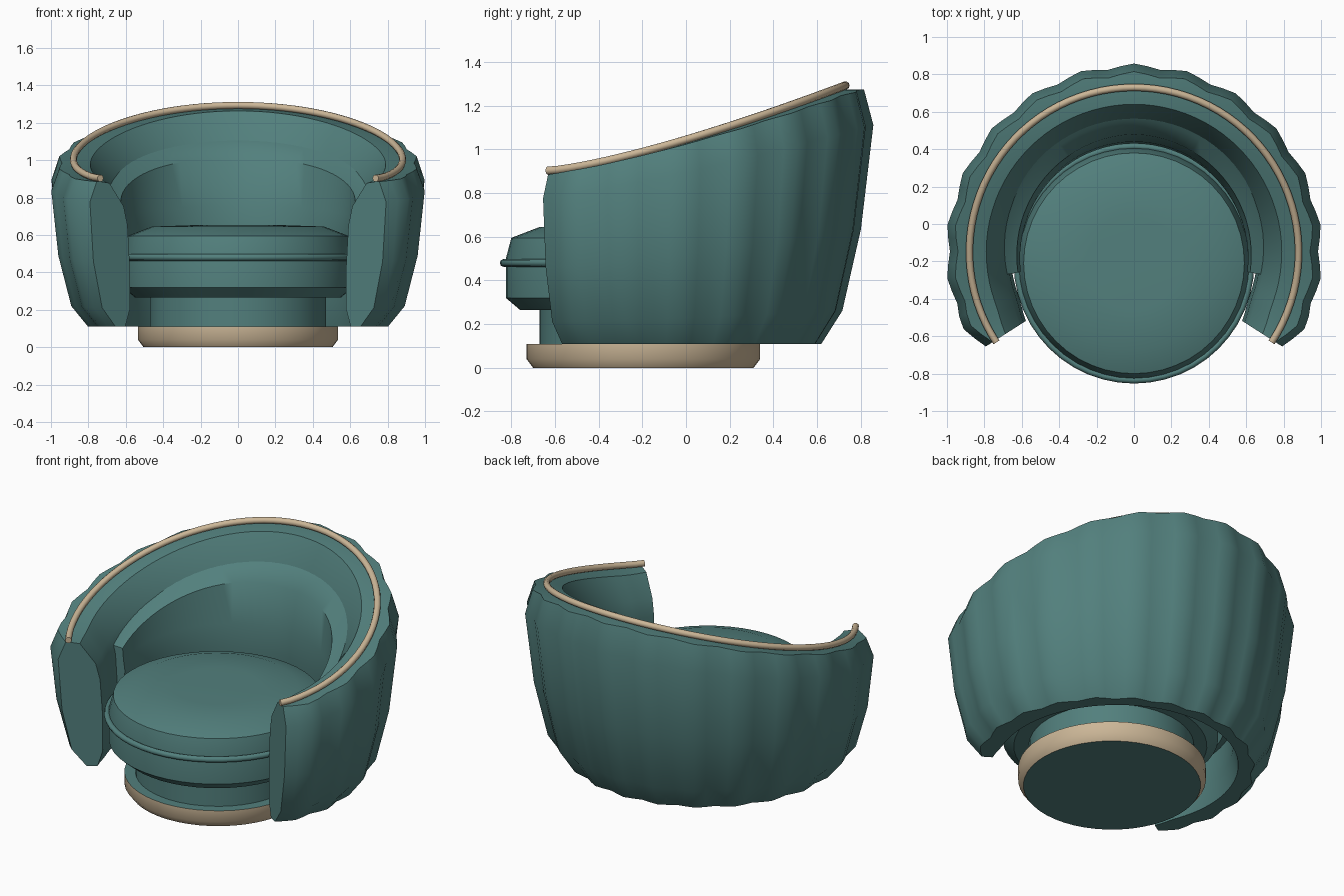
import bpy
import bmesh
from math import sin, cos, pi, radians

if "Cube" in bpy.data.objects:
    bpy.data.objects.remove(bpy.data.objects["Cube"])


def material(name, colour):
    m = bpy.data.materials.new(name)
    m.use_nodes = True
    m.diffuse_color = (*colour, 1)
    m.node_tree.nodes["Principled BSDF"].inputs["Base Color"].default_value = (*colour, 1)
    return m


teal = material("teal_fabric", (0.085, 0.215, 0.205))
tan = material("tan_trim", (0.6, 0.47, 0.31))


def sweep(name, section, centre_y, mats, half_angle=None, steps=48, closed=True, smooth=35):
    """Sweep section(t) -> [(radius, z)] around a vertical axis; t = 0 is the back."""
    full = half_angle is None
    half = pi if full else half_angle
    bm = bmesh.new()
    rings = []
    for i in range(steps if full else steps + 1):
        t = -half + 2 * half * i / steps
        rings.append([bm.verts.new((r * sin(t), centre_y + r * cos(t), z))
                      for r, z in section(t)])
    n = len(rings[0])
    for i in range(steps):
        a, b = rings[i], rings[(i + 1) % len(rings)]
        for j in range(n if closed else n - 1):
            k = (j + 1) % n
            bm.faces.new((a[j], a[k], b[k], b[j]))
    if not full:
        bm.faces.new(rings[0])
        bm.faces.new(rings[-1])
    elif not closed:
        bm.faces.new([ring[0] for ring in rings])
        bm.faces.new([ring[-1] for ring in rings])
    bmesh.ops.recalc_face_normals(bm, faces=bm.faces)
    mesh = bpy.data.meshes.new(name)
    bm.to_mesh(mesh)
    bm.free()
    for m in mats:
        mesh.materials.append(m)
    ob = bpy.data.objects.new(name, mesh)
    bpy.context.collection.objects.link(ob)
    bpy.ops.object.select_all(action="DESELECT")
    ob.select_set(True)
    bpy.context.view_layer.objects.active = ob
    bpy.ops.object.shade_smooth_by_angle(angle=radians(smooth))
    return ob


def circle(r, z, size, count=10):
    return [(r + size * cos(2 * pi * k / count), z + size * sin(2 * pi * k / count))
            for k in range(count)]


# Barrel shell: sloping rim, fluted outside, thinner at the arm ends
SHELL_Y = -0.15
ARC = radians(122.5)
FLUTES = 15
FLOOR = 0.11


def rim_height(t):
    y = 0.88 * cos(t)
    s = max(0, (y + 0.475) / 1.355)
    return 0.885 + 0.39 * s ** 1.3


def shell_section(t):
    top = rim_height(t)
    groove = 0.5 - 0.5 * cos(t * pi * FLUTES / ARC)
    tuck = 0.04 * max(0, cos(t))
    taper = max(0, 1 - (ARC - abs(t)) / radians(10))
    outer = [(0.81, 0), (0.9, 0.13), (0.97, 0.45), (1.008, 0.86), (0.965, 1)]
    inner = [(0.79, 0.99), (0.7, 0.83), (0.675, 0.7), (0.66, 0.4), (0.66, 0.12), (0.69, 0)]
    points = []
    for r, h in outer:
        r -= 0.024 * groove + 0.045 * taper * min(1, h + 0.2) + tuck * max(0, 1 - h / 0.86)
        points.append((r, h))
    points.append((0.87, 1))
    points += [(r + 0.025 * taper, h) for r, h in inner]
    return [(r, FLOOR + h * (top - FLOOR)) for r, h in points]


sweep("barrel_shell", shell_section, SHELL_Y, [teal], ARC, FLUTES * 4, smooth=42)

# Rounded trim following the rim
sweep("rim_trim", lambda t: circle(0.88, rim_height(t) + 0.018, 0.019),
      SHELL_Y, [tan], ARC + radians(0.8), 64, smooth=60)


# Curved back pad that tapers into the arms
def pad_section(t):
    side = abs(t) / radians(100)
    top = 0.75 + 0.34 * cos(0.9 * t)
    front = 0.58 + 0.035 * side ** 2
    ledge = top - 0.09 + 0.08 * side
    return [(0.72, top + 0.02), (0.695, top), (front + 0.05 - 0.035 * side, ledge),
            (front + 0.01, 0.3 * ledge + 0.45), (front, 0.6),
            (front + 0.03, 0.4), (0.69, 0.4)]


sweep("back_pad", pad_section, SHELL_Y, [teal], radians(100), 40, smooth=42)


# Seat cushion, piping, pedestal and plinth
def lathe(name, profile, y, mats, smooth=35):
    return sweep(name, lambda t: profile, y, mats, closed=False, smooth=smooth)


SEAT_Y = -0.21
lathe("seat_cushion", [(0.55, 0.265), (0.615, 0.32), (0.615, 0.5), (0.59, 0.595),
                       (0.46, 0.645), (0.25, 0.652)], SEAT_Y, [teal])
sweep("seat_piping", lambda t: circle(0.625, 0.48, 0.018, 8), SEAT_Y, [teal], smooth=60)
lathe("pedestal", [(0.47, 0.1), (0.47, 0.28)], -0.2, [teal])
plinth = lathe("plinth", [(0.505, 0), (0.535, 0.04), (0.535, 0.11)],
               -0.195, [teal, tan], smooth=45)

# Tan band around the plinth, teal on its flat faces
for face in plinth.data.polygons:
    face.material_index = int(abs(face.normal.z) < 0.95)
